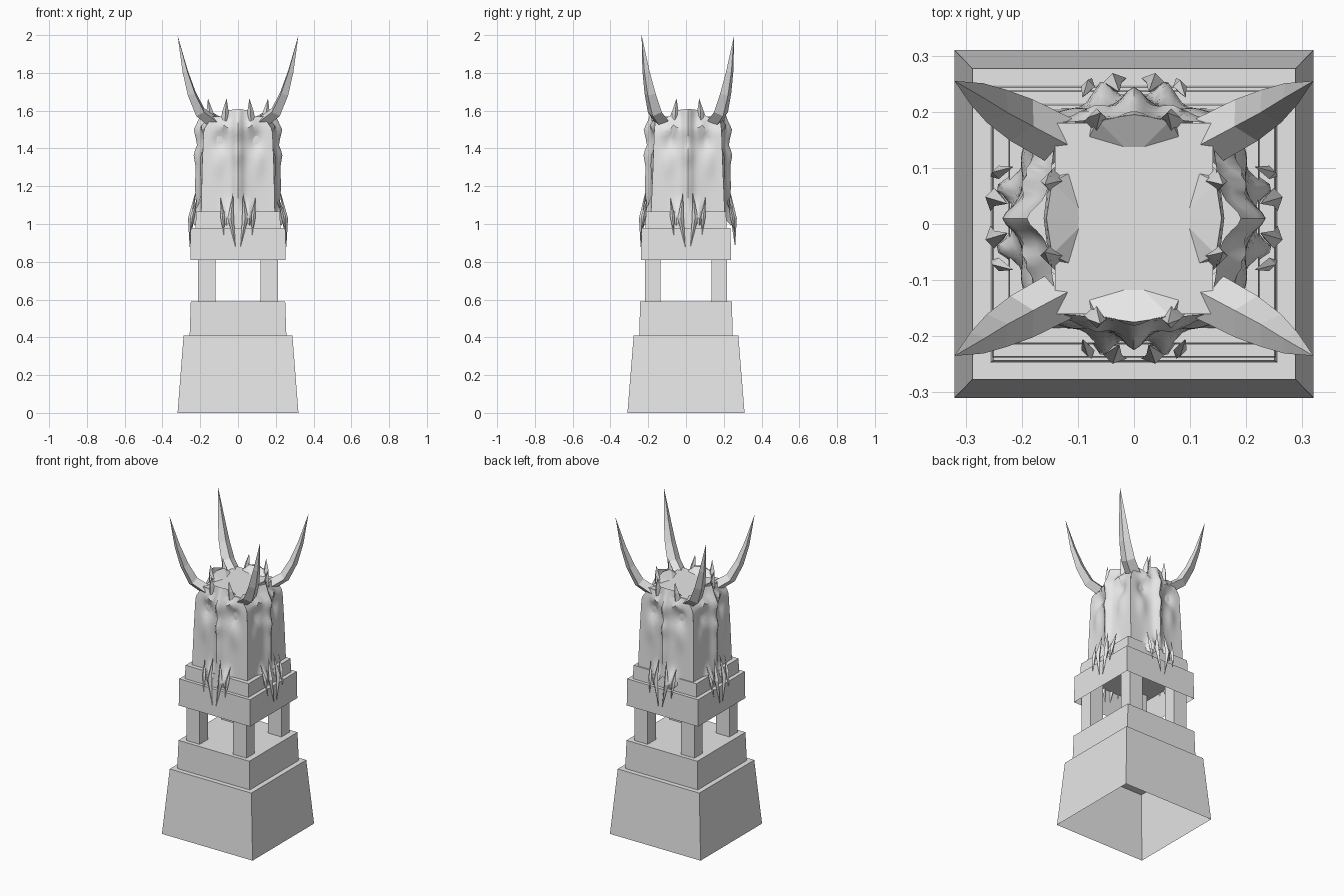
import bpy, bmesh, math
from mathutils import Vector, Matrix

if "Cube" in bpy.data.objects:
    bpy.data.objects.remove(bpy.data.objects["Cube"])

stone = bpy.data.materials.new("grey stone")
stone.use_nodes = True
GREY = (0.8, 0.8, 0.8, 1)
stone.diffuse_color = GREY
stone.node_tree.nodes["Principled BSDF"].inputs["Base Color"].default_value = GREY

CY = 0.01  # the head sits slightly behind the centre


def finish(name, bm, smooth=None, recalc=True):
    if recalc:
        bmesh.ops.recalc_face_normals(bm, faces=bm.faces)
    mesh = bpy.data.meshes.new(name)
    bm.to_mesh(mesh)
    bm.free()
    mesh.materials.append(stone)
    ob = bpy.data.objects.new(name, mesh)
    bpy.context.collection.objects.link(ob)
    if smooth:
        bpy.ops.object.select_all(action='DESELECT')
        ob.select_set(True)
        bpy.context.view_layer.objects.active = ob
        bpy.ops.object.shade_smooth_by_angle(angle=math.radians(smooth))
    return ob


def block(name, low, high, z0, z1, at=(0, 0), open_bottom=True):
    """Tapered box: low and high are half sizes in x and y."""
    bm = bmesh.new()
    rings = []
    for (hx, hy), z in ((low, z0), (high, z1)):
        rings.append([bm.verts.new((at[0] + sx * hx, at[1] + sy * hy, z))
                      for sx, sy in ((-1, -1), (1, -1), (1, 1), (-1, 1))])
    for i in range(4):
        j = (i + 1) % 4
        bm.faces.new((rings[0][i], rings[0][j], rings[1][j], rings[1][i]))
    bm.faces.new(rings[1])
    if not open_bottom:
        bm.faces.new(rings[0][::-1])
    return finish(name, bm, recalc=False)


def spike(bm, path, radii, ref, sides=4, flat=1.0):
    """Faceted tapering tube along a path; zero radius makes a point."""
    path = [Vector(p) for p in path]
    rings = []
    for i, (p, r) in enumerate(zip(path, radii)):
        t = (path[min(i + 1, len(path) - 1)] - path[max(i - 1, 0)]).normalized()
        a = t.cross(Vector(ref)).normalized()
        b = t.cross(a)
        if r == 0:
            rings.append([bm.verts.new(p)])
            continue
        angles = [2 * math.pi * k / sides for k in range(sides)]
        rings.append([bm.verts.new(p + r * (a * math.cos(q) + b * flat * math.sin(q)))
                      for q in angles])
    for r0, r1 in zip(rings, rings[1:]):
        for k in range(sides):
            m = (k + 1) % sides
            loop = [r0[k % len(r0)], r0[m % len(r0)], r1[m % len(r1)], r1[k % len(r1)]]
            bm.faces.new(list(dict.fromkeys(loop)))
    if len(rings[0]) > 1:
        bm.faces.new(rings[0])


def lerp(x, table):
    """Piecewise linear profile."""
    if x <= table[0][0]:
        return table[0][1]
    for (x0, y0), (x1, y1) in zip(table, table[1:]):
        if x <= x1:
            return y0 + (y1 - y0) * (x - x0) / (x1 - x0)
    return table[-1][1]


def bell(x, centre, width):
    return math.exp(-((x - centre) / width) ** 2)


# Plinth, pillars and upper storey
block("plinth", (0.32, 0.31), (0.288, 0.277), 0, 0.41)
block("plinth_step", (0.256, 0.247), (0.25, 0.243), 0.41, 0.59)
for px, sx in (("left", 1), ("right", -1)):
    for py, sy in (("front", -1), ("back", 1)):
        block(f"{py}_{px}_pillar", (0.047, 0.041), (0.047, 0.041), 0.59, 0.98,
              at=(sx * 0.165, sy * 0.177))
block("upper_storey", (0.252, 0.238), (0.25, 0.236), 0.81, 0.98)
block("upper_step", (0.225, 0.215), (0.222, 0.212), 0.98, 1.065)
block("head_core", (0.14, 0.168), (0.141, 0.17), 1.03, 1.57, at=(0, CY))

# Head corner profiles by height, ridge, crest and lip
CORNER_X = [(1.06, 0.195), (1.3, 0.19), (1.5, 0.182), (1.56, 0.141)]
CORNER_Y = [(1.06, 0.195), (1.3, 0.185), (1.5, 0.178), (1.56, 0.17)]
RIDGE = [(1.0, 0.225), (1.1, 0.222), (1.2, 0.228), (1.3, 0.224), (1.37, 0.236),
         (1.42, 0.216), (1.5, 0.234), (1.55, 0.21), (1.61, 0.19)]
CREST = [(0, 1.61), (0.05, 1.602), (0.062, 1.615), (0.08, 1.565), (0.14, 1.56)]
LIP = [(0, 1.06), (0.03, 1.03), (0.06, 0.99), (0.09, 1.02), (0.12, 1.06)]

COLS, ROWS = 16, 20


def face_depth(u, z, base):
    ridge = max(lerp(z, RIDGE) - base, 0)
    d = base + ridge * (0.6 * bell(u, 0, 0.025) + 0.4 * bell(u, 0, 0.075))
    a, edge = abs(u), max(0, 1 - (abs(u) / 0.18) ** 4)
    d += 0.02 * bell(a, 0.075, 0.035) * bell(z, 1.52, 0.025) * edge
    d -= 0.022 * bell(a, 0.095, 0.035) * bell(z, 1.44, 0.045) * edge
    d += 0.012 * bell(a, 0.11, 0.035) * bell(z, 1.32, 0.07) * edge
    d += 0.045 * bell(a, 0.055, 0.024) * bell(z, 1.03, 0.06) * edge
    return d


# Four bony faces, each with its crest, spikes and fangs
for k, side in enumerate(("front", "left", "back", "right")):
    turn = Matrix.Translation((0, CY, 0)) @ Matrix.Rotation(k * math.pi / 2, 4, 'Z')
    wide, deep = (CORNER_X, CORNER_Y) if k % 2 == 0 else (CORNER_Y, CORNER_X)
    top = lerp(1.56, deep)
    out = 0.006 if k % 2 else 0

    bm = bmesh.new()
    grid = []
    for j in range(ROWS + 1):
        row = []
        for i in range(-COLS, COLS + 1):
            s = i / COLS
            z0 = lerp(abs(s) * 0.195, LIP)
            z = z0 + (lerp(abs(s) * 0.14, CREST) - z0) * j / ROWS
            u = s * lerp(z, wide)
            row.append(bm.verts.new((u, -face_depth(u, z, lerp(z, deep)), z)))
        grid.append(row)
    for r0, r1 in zip(grid, grid[1:]):
        for i in range(2 * COLS):
            bm.faces.new((r0[i], r0[i + 1], r1[i + 1], r1[i]))
    bm.transform(turn)
    finish(f"{side}_skull_face", bm, 35, recalc=False)

    bm = bmesh.new()
    for u, d, z in ((0.085, top - 0.035, 1.56), (0, top - 0.06, 1.56),
                    (0.065, top + 0.005, 1.597), (0, top + 0.015, 1.603),
                    (0.08, top + 0.01, 1.55), (0, top + 0.02, 1.55)):
        for s in (-1, 1):
            bm.verts.new((s * u, -d, z))
    bmesh.ops.remove_doubles(bm, verts=bm.verts, dist=0.001)
    bmesh.ops.convex_hull(bm, input=bm.verts)
    bm.transform(turn)
    finish(f"{side}_crest", bm)

    bm = bmesh.new()
    for s in (-1, 1):
        spike(bm, [(s * 0.068, -top, 1.55), (s * 0.066, -top - 0.01, 1.6),
                   (s * 0.06, -top - 0.018, 1.665)], (0.024, 0.016, 0), (0, 1, 0))
    bm.transform(turn)
    finish(f"{side}_crest_spikes", bm)

    bm = bmesh.new()
    for s in (-1, 1):
        spike(bm, [(s * 0.026, -0.225, 1.17), (s * 0.038, -0.243 - out, 1.03),
                   (s * 0.013, -0.25 - out, 0.875)], (0, 0.016, 0), (0, 1, 0))
        spike(bm, [(s * 0.092, -0.215, 1.14), (s * 0.082, -0.235 - out, 1.04),
                   (s * 0.075, -0.25 - out, 0.94)], (0, 0.012, 0), (0, 1, 0))
    bm.transform(turn)
    finish(f"{side}_fangs", bm)

# Horns rising from the four corners
for px, sx in (("left", 1), ("right", -1)):
    for py, sy in (("front", -1), ("back", 1)):
        bm = bmesh.new()
        path = [(0.125, 0.135, 1.535), (0.2, 0.175, 1.592), (0.245, 0.2, 1.69),
                (0.28, 0.222, 1.81), (0.32, 0.245, 2.0)]
        spike(bm, [(sx * x, sy * y + CY, z) for x, y, z in path],
              (0.045, 0.042, 0.034, 0.022, 0), (0, 0, 1), flat=0.75)
        finish(f"{py}_{px}_horn", bm)
